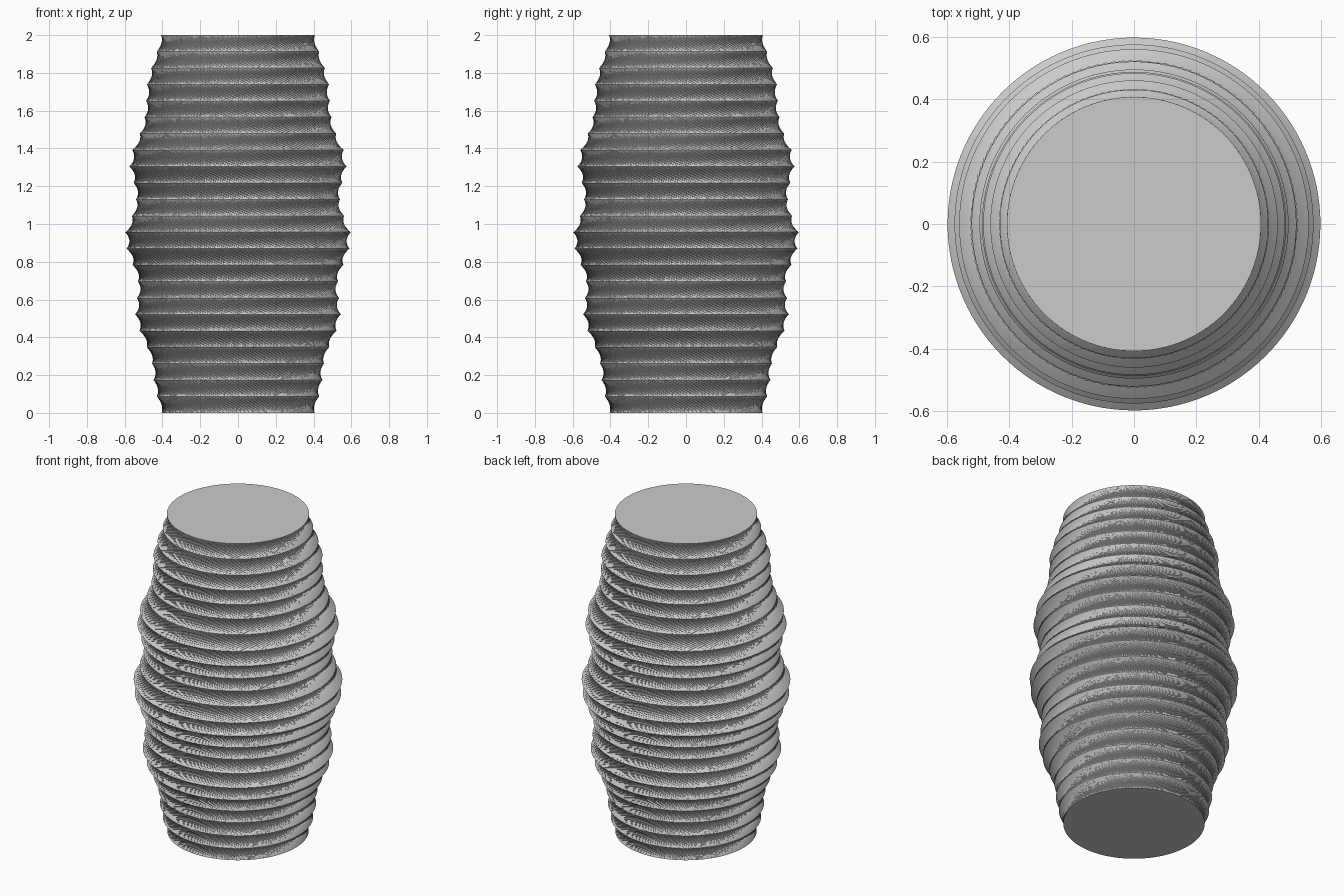
import bpy
import bmesh
from math import cos, sin, tau, radians

cube = bpy.data.objects.get("Cube")
if cube:
    bpy.data.objects.remove(cube, do_unlink=True)

SIDES = 120          # points around each ring
HEIGHT = 2.0
TWIST = radians(720)  # total twist from bottom to top

# Ring radii from bottom to top, evenly spaced in height
RADII = [0.405, 0.43, 0.447, 0.455, 0.483, 0.522, 0.545, 0.535,
         0.53, 0.558, 0.59, 0.597, 0.562, 0.54, 0.553, 0.575,
         0.56, 0.52, 0.495, 0.487, 0.483, 0.46, 0.43, 0.407]

# Plain grey material
grey = bpy.data.materials.new("plain grey")
grey.use_nodes = True
colour = (0.6, 0.6, 0.6, 1.0)
grey.diffuse_color = colour
grey.node_tree.nodes["Principled BSDF"].inputs["Base Color"].default_value = colour


def add_ring(bm, radius, z, turn):
    """One circle of points, turned about the vertical axis."""
    angles = [turn + tau * i / SIDES for i in range(SIDES)]
    return [bm.verts.new((radius * cos(a), radius * sin(a), z)) for a in angles]


# Twisted body: each ring is turned against the one below, so the
# straight pleats between them pinch into a waist
bm = bmesh.new()
steps = len(RADII) - 1
rings = [add_ring(bm, r, HEIGHT * k / steps, TWIST * k / steps)
         for k, r in enumerate(RADII)]
for low, high in zip(rings, rings[1:]):
    for i in range(SIDES):
        j = (i + 1) % SIDES
        bm.faces.new((low[i], low[j], high[i]))
        bm.faces.new((low[j], high[j], high[i]))

# Flat end caps
bm.faces.new(rings[0][::-1])
bm.faces.new(rings[-1])

mesh = bpy.data.meshes.new("twisted_vase")
bm.to_mesh(mesh)
bm.free()
mesh.materials.append(grey)
vase = bpy.data.objects.new("twisted_vase", mesh)
bpy.context.collection.objects.link(vase)
